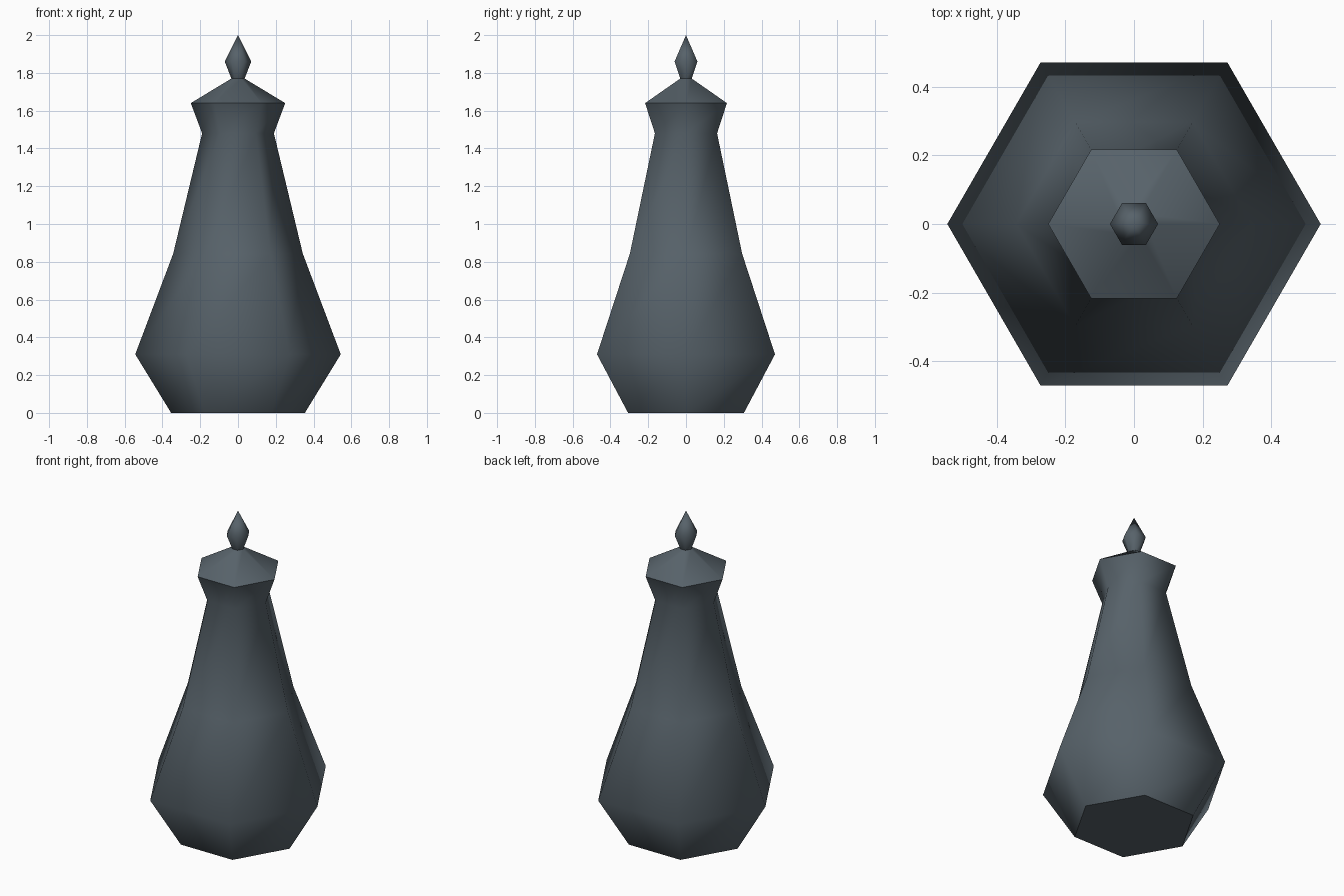
import bpy, bmesh, math

cube = bpy.data.objects.get("Cube")
if cube:
    bpy.data.objects.remove(cube, do_unlink=True)

SIDES = 6

slate = bpy.data.materials.new("slate_grey")
slate.use_nodes = True
colour = (0.095, 0.122, 0.143, 1.0)
slate.diffuse_color = colour
bsdf = slate.node_tree.nodes["Principled BSDF"]
bsdf.inputs["Base Color"].default_value = colour
bsdf.inputs["Roughness"].default_value = 0.7


def lathe(name, profile, cap_bottom=False):
    """Hexagonal shell from (radius, height) rings; radius 0 makes a point."""
    bm = bmesh.new()
    rings = []
    for radius, z in profile:
        count = SIDES if radius > 0 else 1
        turns = [math.tau * i / SIDES for i in range(count)]
        rings.append([bm.verts.new((radius * math.cos(a), radius * math.sin(a), z)) for a in turns])
    for low, high in zip(rings, rings[1:]):
        for i in range(SIDES):
            j = (i + 1) % SIDES
            if len(high) == 1:
                bm.faces.new((low[i], low[j], high[0]))
            else:
                bm.faces.new((low[i], low[j], high[j], high[i]))
    if cap_bottom:
        bm.faces.new(rings[0][::-1])
    mesh = bpy.data.meshes.new(name)
    bm.to_mesh(mesh)
    bm.free()
    mesh.materials.append(slate)
    obj = bpy.data.objects.new(name, mesh)
    bpy.context.collection.objects.link(obj)
    bpy.ops.object.select_all(action="DESELECT")
    obj.select_set(True)
    bpy.context.view_layer.objects.active = obj
    bpy.ops.object.shade_smooth_by_angle(angle=math.radians(60))
    return obj


# Bulging body, narrowing to a neck and flaring into a collar
lathe("bottle_body", [(0.354, 0), (0.544, 0.31), (0.343, 0.843), (0.19, 1.48), (0.25, 1.64)], cap_bottom=True)

# Shallow pitched lid
lathe("lid", [(0.25, 1.64), (0.035, 1.77)])

# Pointed finial
lathe("finial", [(0.035, 1.77), (0.07, 1.86), (0, 2.0)])
